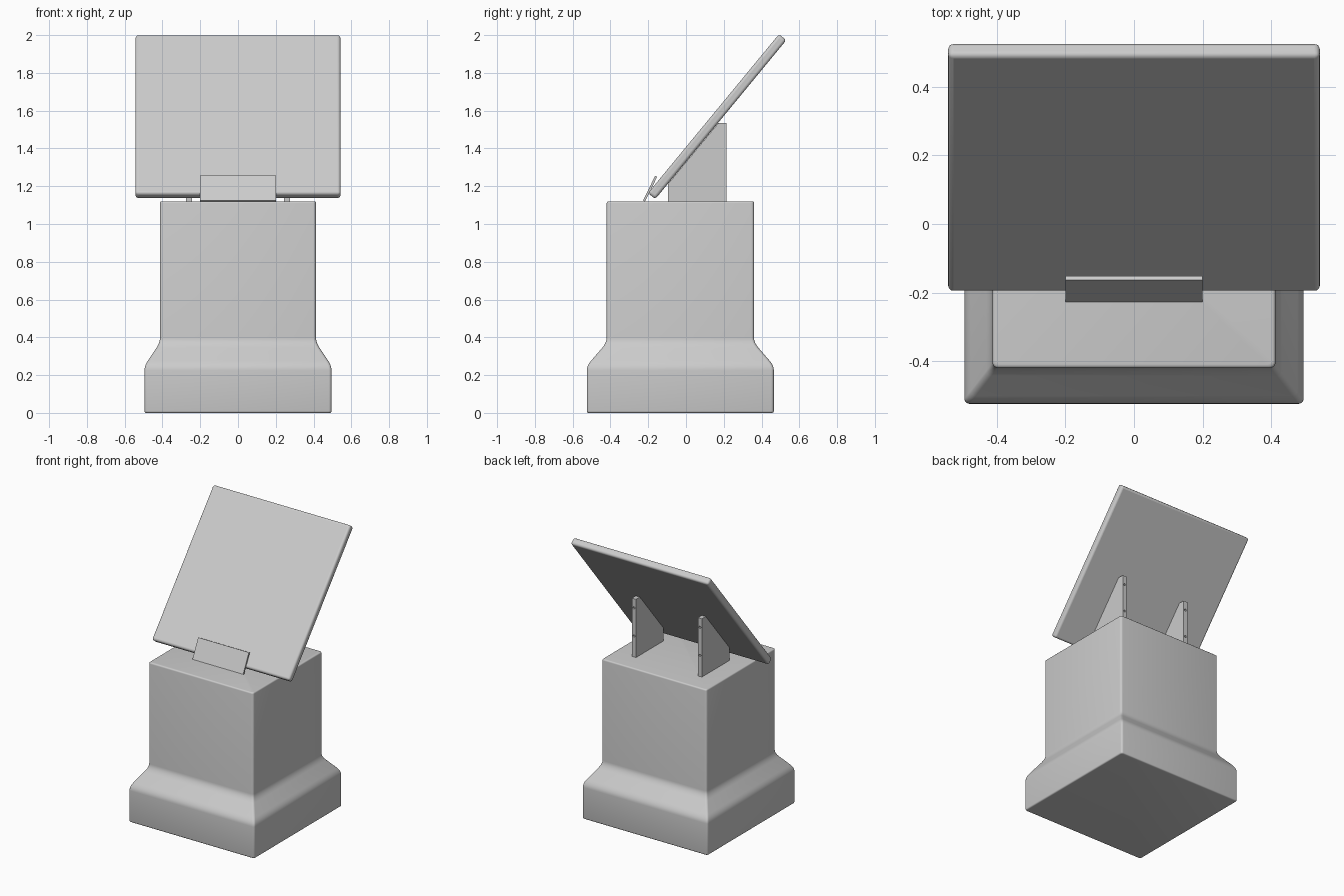
import bpy, bmesh, math
from mathutils import Vector

if "Cube" in bpy.data.objects:
    bpy.data.objects.remove(bpy.data.objects["Cube"])


def finish(bm, name):
    bmesh.ops.recalc_face_normals(bm, faces=bm.faces)
    me = bpy.data.meshes.new(name)
    bm.to_mesh(me)
    bm.free()
    ob = bpy.data.objects.new(name, me)
    bpy.context.collection.objects.link(ob)
    return ob


def smooth(ob, angle=40):
    bpy.ops.object.select_all(action='DESELECT')
    bpy.context.view_layer.objects.active = ob
    ob.select_set(True)
    bpy.ops.object.shade_smooth_by_angle(angle=math.radians(angle))


def box(name, size, loc, tilt=0.0, bevel=0.0, segments=4):
    bm = bmesh.new()
    bmesh.ops.create_cube(bm, size=1)
    bmesh.ops.scale(bm, vec=size, verts=bm.verts)
    ob = finish(bm, name)
    ob.location = loc
    ob.rotation_euler.x = math.radians(tilt)
    if bevel:
        mod = ob.modifiers.new("bevel", 'BEVEL')
        mod.width, mod.segments = bevel, segments
        smooth(ob)
    return ob


def fillet(a, b, c, n=5):
    """Rounded corner at b, between points a and c."""
    a, b, c = Vector(a), Vector(b), Vector(c)
    return [tuple(a * (1 - t) ** 2 + b * 2 * t * (1 - t) + c * t * t)
            for t in (i / n for i in range(n + 1))]


# Pedestal: rounded rectangles stacked along a profile of (taper, z, inset)
CY, R, E = -0.03, 0.015, 0.01
profile = (fillet((0, 0, E), (0, 0, 0), (0, E, 0), 3)
           + fillet((0, 0.225, 0), (0, 0.25, 0), (0.22, 0.277, 0))
           + fillet((0.78, 0.345, 0), (1, 0.373, 0), (1, 0.398, 0))
           + fillet((1, 1.12 - E, 0), (1, 1.12, 0), (1, 1.12, E), 3))
bm = bmesh.new()
rings = []
for taper, z, inset in profile:
    hx = 0.495 - 0.082 * taper - inset - R
    hy = 0.495 - 0.105 * taper - inset - R
    ring = []
    for k, (sx, sy) in enumerate(((1, 1), (-1, 1), (-1, -1), (1, -1))):
        for j in range(5):
            a = math.radians(90 * k + 22.5 * j)
            ring.append(bm.verts.new((sx * hx + R * math.cos(a),
                                      CY + sy * hy + R * math.sin(a), z)))
    rings.append(ring)
for lo, hi in zip(rings, rings[1:]):
    for i in range(len(lo)):
        j = (i + 1) % len(lo)
        bm.faces.new((lo[i], lo[j], hi[j], hi[i]))
bm.faces.new(rings[0])
bm.faces.new(rings[-1])
smooth(finish(bm, "pedestal"))

# Tilted display panel
box("display_panel", (1.085, 1.09, 0.05), (0, 0.165, 1.5685), 50.5, 0.015)

# Small leaning plate in front of the panel
box("front_plate", (0.4, 0.1465, 0.012), (0, -0.19, 1.187), 64)

# Pair of support brackets with screw holes in the back edge
side = [(-0.095, 1.12), (0.215, 1.12), (0.215, 1.535), (0.172, 1.535),
        (-0.095, 1.212)]
for name, x in (("left_bracket", -0.26), ("right_bracket", 0.26)):
    bm = bmesh.new()
    face = bm.faces.new([bm.verts.new((x - 0.016, y, z)) for y, z in side])
    ext = bmesh.ops.extrude_face_region(bm, geom=[face])
    bmesh.ops.translate(bm, vec=(0.032, 0, 0),
                        verts=[v for v in ext["geom"] if isinstance(v, bmesh.types.BMVert)])
    bracket = finish(bm, name)
    for z in (1.27, 1.47):
        bpy.ops.mesh.primitive_cylinder_add(vertices=16, radius=0.008, depth=0.02,
                                            location=(x, 0.215, z),
                                            rotation=(math.pi / 2, 0, 0))
        cutter = bpy.context.object
        cutter.name = name + "_hole_cutter"
        cutter.hide_render = True
        cutter.hide_viewport = True
        mod = bracket.modifiers.new("hole", 'BOOLEAN')
        mod.operation, mod.solver, mod.object = 'DIFFERENCE', 'EXACT', cutter
